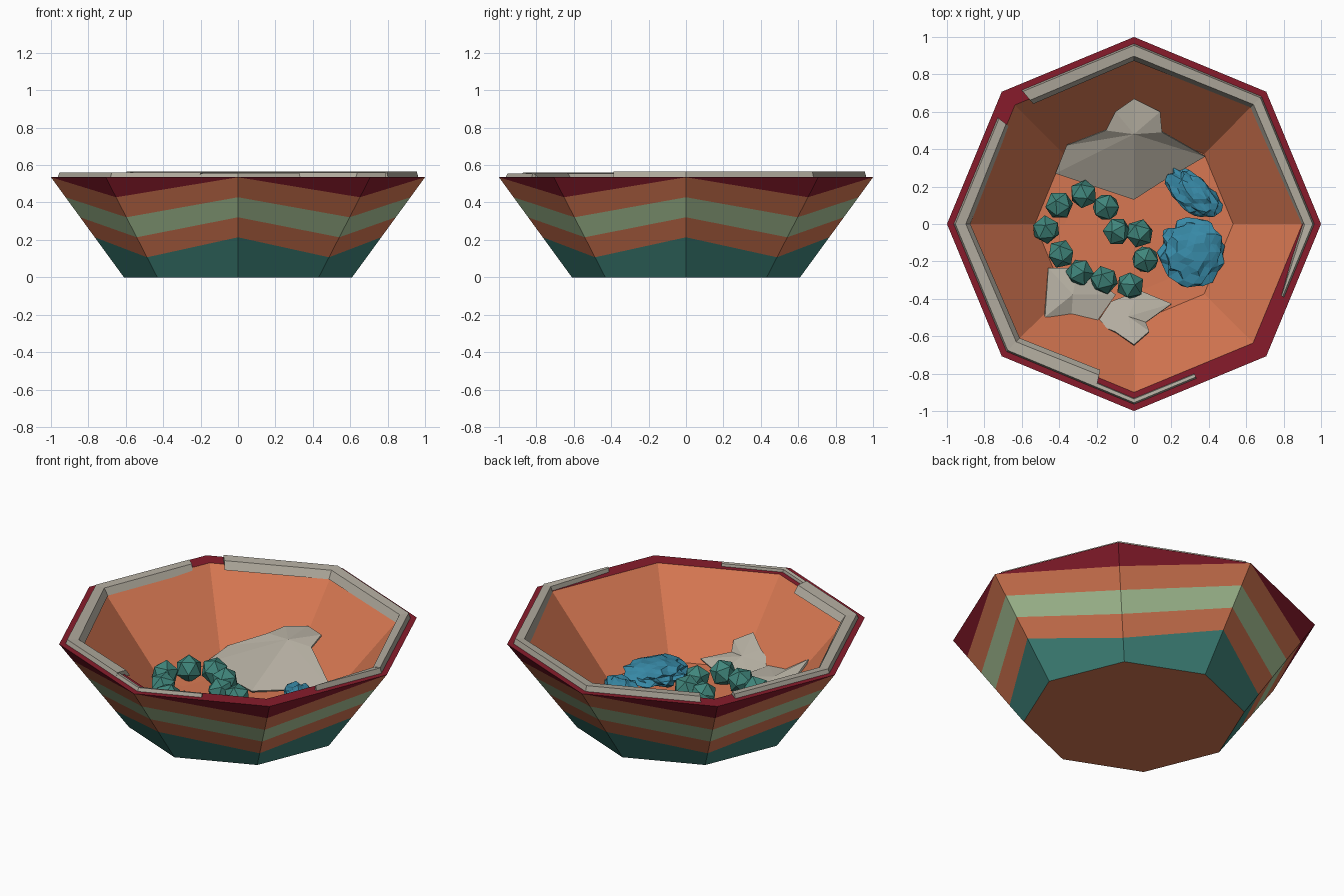
import bpy, bmesh, math, random
from mathutils import Vector, Matrix

cube = bpy.data.objects.get("Cube")
if cube:
    bpy.data.objects.remove(cube, do_unlink=True)
random.seed(4)


def material(name, rgb):
    col = [(c / 255) ** 2.2 for c in rgb] + [1]
    m = bpy.data.materials.new(name)
    m.use_nodes = True
    m.diffuse_color = col
    m.node_tree.nodes["Principled BSDF"].inputs["Base Color"].default_value = col
    return m


clay = material("clay orange", (214, 119, 83))
teal = material("teal", (66, 133, 123))
green = material("pale green", (171, 199, 153))
maroon = material("maroon", (134, 33, 47))
cream = material("cream grey", (176, 170, 157))
blue = material("blue", (58, 136, 165))


def finish(bm, name, mats, recalc=True):
    if recalc:
        bmesh.ops.recalc_face_normals(bm, faces=bm.faces)
    me = bpy.data.meshes.new(name)
    bm.to_mesh(me)
    bm.free()
    for m in mats:
        me.materials.append(m)
    ob = bpy.data.objects.new(name, me)
    bpy.context.collection.objects.link(ob)
    return ob


SIDES = 8
STEP = math.tau / SIDES
RIM_Z, BASE_R, LEVELS = 0.535, 0.61, 5


def polar(r, a, z):
    return Vector((r * math.cos(a), r * math.sin(a), z))


# Bowl: octagonal shell whose painted bands zigzag from corner to corner
bm = bmesh.new()


def ring(r, z):
    return [bm.verts.new(polar(r, i * STEP, z)) for i in range(SIDES)]


def face(verts, mat):
    bm.faces.new(verts).material_index = mat


outer = [ring(BASE_R + (1 - BASE_R) * k / LEVELS, RIM_Z * k / LEVELS)
         for k in range(LEVELS + 1)]
CLAY, TEAL, GREEN, MAROON = range(4)
bands = [TEAL, TEAL, CLAY, GREEN, CLAY, MAROON]
for k in range(LEVELS):
    lo, hi = outer[k], outer[k + 1]
    for i in range(SIDES):
        j = (i + 1) % SIDES
        a, d = (i, j) if i % 2 == 0 else (j, i)
        face([lo[a], lo[d], hi[a]], bands[k])
        upper = TEAL if k == 0 else bands[k + 1]
        face([hi[a], lo[d], hi[d]], upper)

inner = [outer[-1], ring(0.9, RIM_Z), ring(0.53, 0.107), ring(0.37, 0.1)]
under = [outer[0], ring(0.41, 0)]
for rings, first in ((inner, MAROON), (under, CLAY)):
    for n, (p, q) in enumerate(zip(rings, rings[1:])):
        for i in range(SIDES):
            j = (i + 1) % SIDES
            face([p[i], p[j], q[j], q[i]], first if n == 0 else CLAY)
    last = rings[-1]
    mid = bm.verts.new((0, 0, last[0].co.z))
    for i in range(SIDES):
        face([last[i], last[(i + 1) % SIDES], mid], CLAY)
finish(bm, "bowl", [clay, teal, green, maroon])


# Icing: ragged strips that follow the octagonal rim
def icing(name, start, end, width_start, width_end, height):
    angles = [start] + [a for a in range(-315, 360, 45) if start < a < end] + [end]
    bm = bmesh.new()
    loops = []
    for a in angles:
        t = (a - start) / (end - start)
        w = width_start + (width_end - width_start) * t
        side = math.radians(a % 45 - 22.5)
        k = math.cos(math.radians(22.5)) / math.cos(side)
        section = [(0.965, RIM_Z - 0.003), (0.955, RIM_Z + height),
                   (0.955 - w * 0.7, RIM_Z + height * 0.8),
                   (0.955 - w, RIM_Z - 0.02)]
        loops.append([bm.verts.new(polar(r * k, math.radians(a), z)) for r, z in section])
    for p, q in zip(loops, loops[1:]):
        for i in range(4):
            j = (i + 1) % 4
            bm.faces.new([p[i], p[j], q[j], q[i]])
    bm.faces.new(loops[0])
    bm.faces.new(loops[-1])
    finish(bm, name, [cream])


icing("icing_back", 0, 130, 0.065, 0.09, 0.032)
icing("icing_right", -26, 0, 0.01, 0.06, 0.03)
icing("icing_left", 142, 257, 0.07, 0.1, 0.025)
icing("icing_front", 257, 292, 0.03, 0.025, 0.02)


# Crumpled cloth: outline points fanned around a raised crown
def cloth(name, outline, crown):
    bm = bmesh.new()
    edge = [bm.verts.new(p) for p in outline]
    top = bm.verts.new(crown)
    for i, v in enumerate(edge):
        bm.faces.new([v, edge[(i + 1) % len(edge)], top])
    ob = finish(bm, name, [cream])
    mod = ob.modifiers.new("thickness", "SOLIDIFY")
    mod.thickness = 0.012


cloth("cloth_back", [(-.42, .27, .12), (-.36, .42, .19), (-.15, .5, .29), (-.1, .6, .31),
                     (0, .67, .31), (.14, .6, .32), (.15, .49, .29), (.38, .36, .14),
                     (.14, .22, .13), (0, .13, .12)], (0, .48, .3))
cloth("cloth_front_left", [(-.46, -.24, .14), (-.48, -.5, .29), (-.34, -.51, .2),
                           (-.2, -.52, .17), (-.1, -.38, .13), (-.3, -.24, .13)],
      (-.33, -.38, .19))
cloth("cloth_front_right", [(-.2, -.54, .17), (-.1, -.58, .22), (0, -.65, .27),
                            (.08, -.58, .23), (.06, -.53, .18), (.2, -.43, .14),
                            (.03, -.36, .12), (-.12, -.42, .13)], (-.03, -.5, .19))


# Flowers: squashed balls with crumpled petals
def flower(name, centre, size, turn):
    bm = bmesh.new()
    bmesh.ops.create_icosphere(bm, subdivisions=3, radius=1)
    for v in bm.verts:
        v.co *= random.uniform(0.78, 1.06)
    bm.transform(Matrix.Translation(centre) @ Matrix.Rotation(turn, 4, "Z")
                 @ Matrix.Diagonal((*size, 1)))
    finish(bm, name, [blue])


flower("flower_back", (0.32, 0.16, 0.15), (0.18, 0.1, 0.06), math.radians(-42))
flower("flower_front", (0.31, -0.15, 0.15), (0.18, 0.19, 0.06), 0)

# Bead string: faceted beads in an open loop
beads = [(-.15, .09), (-.27, .16), (-.4, .1), (-.47, -.03), (-.39, -.16), (-.29, -.26),
         (-.16, -.3), (-.02, -.33), (.06, -.19), (.03, -.05), (-.09, -.04)]
for n, (x, y) in enumerate(beads):
    bm = bmesh.new()
    bmesh.ops.create_icosphere(bm, subdivisions=1, radius=0.078)
    spin = Matrix.Rotation(n * 0.7, 4, "Z") @ Matrix.Rotation(n * 0.4, 4, "X")
    bm.transform(Matrix.Translation((x, y, 0.16)) @ spin)
    finish(bm, f"bead_{n + 1}", [teal])
